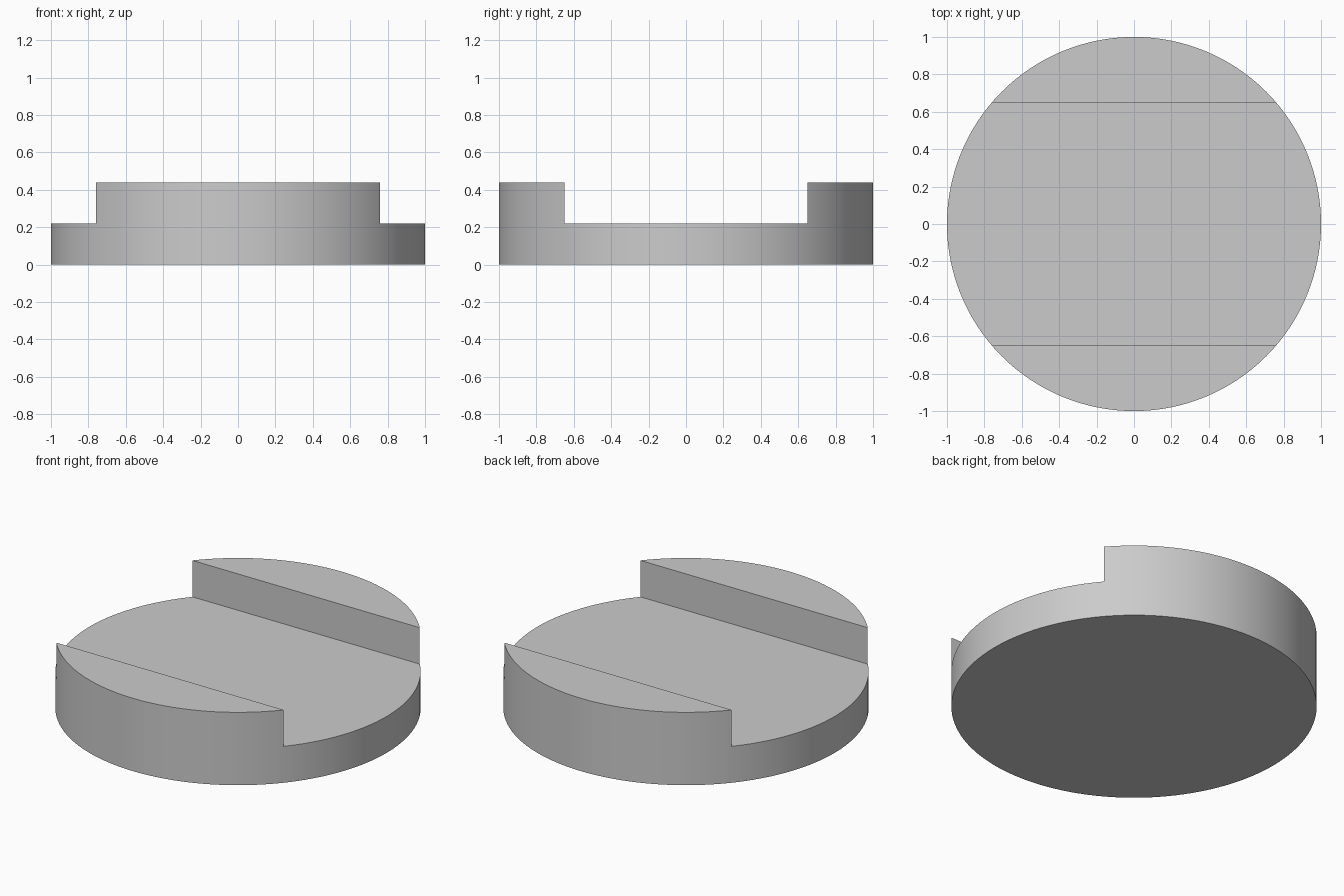
import bpy
import math

RADIUS, HEIGHT = 1.0, 0.44
FLOOR, HALF_SLOT = 0.22, 0.65

cube = bpy.data.objects.get("Cube")
if cube:
    bpy.data.objects.remove(cube, do_unlink=True)

# Single plain grey
grey = bpy.data.materials.new("plain grey")
grey.use_nodes = True
colour = (0.6, 0.6, 0.6, 1.0)
grey.diffuse_color = colour
grey.node_tree.nodes["Principled BSDF"].inputs["Base Color"].default_value = colour

# Round disc standing on the ground
bpy.ops.mesh.primitive_cylinder_add(vertices=128, radius=RADIUS, depth=HEIGHT,
                                    location=(0, 0, HEIGHT / 2))
disc = bpy.context.object
disc.name = "slotted_disc"
disc.data.materials.append(grey)

# Cutter for the wide slot running from side to side
bpy.ops.mesh.primitive_cube_add(size=1, location=(0, 0, FLOOR + 0.5))
cutter = bpy.context.object
cutter.name = "slot_cutter"
cutter.scale = (3, 2 * HALF_SLOT, 1)
cutter.data.materials.append(grey)
cutter.hide_render = True
bpy.context.view_layer.update()

# Cut the slot, then drop the cutter
bpy.ops.object.select_all(action="DESELECT")
disc.select_set(True)
bpy.context.view_layer.objects.active = disc
slot = disc.modifiers.new("slot", "BOOLEAN")
slot.operation = "DIFFERENCE"
slot.solver = "EXACT"
slot.object = cutter
bpy.ops.object.modifier_apply(modifier=slot.name)
bpy.data.objects.remove(cutter, do_unlink=True)

# Smooth rim, crisp edges
bpy.ops.object.shade_smooth_by_angle(angle=math.radians(30))
